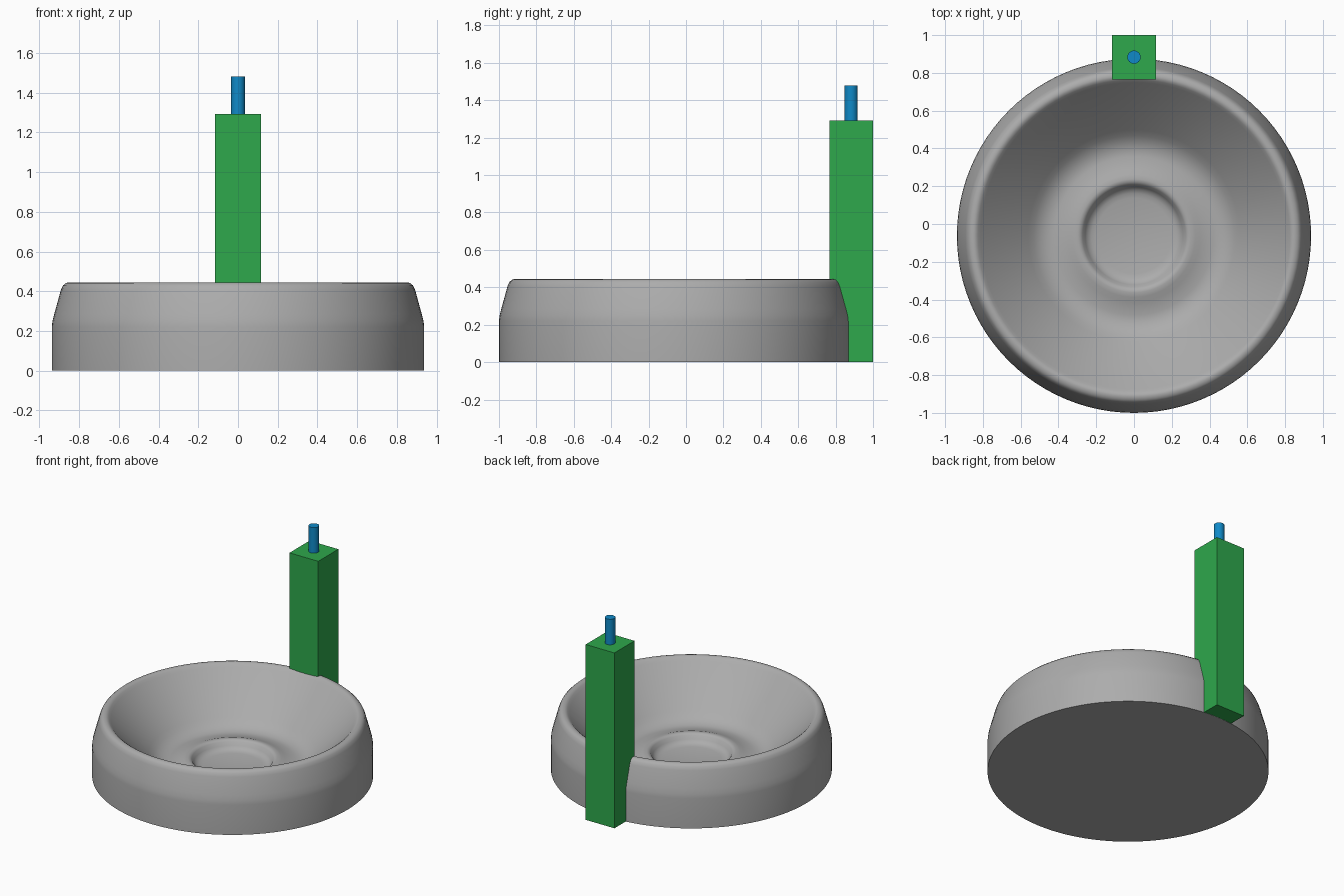
import bpy, bmesh, math
from mathutils import Matrix

if "Cube" in bpy.data.objects:
    bpy.data.objects.remove(bpy.data.objects["Cube"])


def srgb(r, g, b):
    f = lambda c: c / 12.92 if c <= 0.04045 else ((c + 0.055) / 1.055) ** 2.4
    return (f(r / 255), f(g / 255), f(b / 255), 1)


def material(name, color):
    m = bpy.data.materials.new(name)
    m.diffuse_color = color
    m.use_nodes = True
    m.node_tree.nodes["Principled BSDF"].inputs["Base Color"].default_value = m.diffuse_color
    return m


grey = material("stone grey", srgb(172, 172, 172))
green = material("green", srgb(46, 168, 76))
blue = material("blue", srgb(16, 138, 200))


def finish(bm, name, mat, location, smooth=None):
    bmesh.ops.recalc_face_normals(bm, faces=bm.faces)
    mesh = bpy.data.meshes.new(name)
    bm.to_mesh(mesh)
    bm.free()
    mesh.materials.append(mat)
    ob = bpy.data.objects.new(name, mesh)
    bpy.context.collection.objects.link(ob)
    ob.location = location
    if smooth:
        bpy.ops.object.select_all(action='DESELECT')
        ob.select_set(True)
        bpy.context.view_layer.objects.active = ob
        bpy.ops.object.shade_smooth_by_angle(angle=math.radians(smooth))
    return ob


# Bowl: lathed (radius, height) profile from the underside, over the rim, to the centre
PROFILE = [
    (0, 0), (0.9375, 0), (0.9375, 0.22), (0.934, 0.25), (0.925, 0.285),
    (0.892, 0.405), (0.882, 0.428), (0.868, 0.441), (0.85, 0.445),
    (0.838, 0.443), (0.826, 0.435), (0.812, 0.42),
    (0.56, 0.168), (0.53, 0.142), (0.50, 0.122), (0.46, 0.108), (0.42, 0.106),
    (0.35, 0.122), (0.325, 0.131), (0.30, 0.136), (0.285, 0.134), (0.272, 0.124),
    (0.258, 0.10), (0.245, 0.085), (0.225, 0.075), (0.20, 0.071), (0, 0.055),
]
bm = bmesh.new()
verts = [bm.verts.new((r, 0, z)) for r, z in PROFILE]
edges = [bm.edges.new(pair) for pair in zip(verts, verts[1:])]
bmesh.ops.spin(bm, geom=verts + edges, cent=(0, 0, 0), axis=(0, 0, 1),
               angle=math.tau, steps=96)
bmesh.ops.remove_doubles(bm, verts=bm.verts, dist=0.0005)
finish(bm, "bowl", grey, (0, -0.0625, 0), 35)

# Square post standing through the back of the rim
bm = bmesh.new()
bmesh.ops.create_cube(bm, size=1, matrix=Matrix.Diagonal((0.234, 0.234, 1.291, 1)))
finish(bm, "post", green, (0, 0.883, 0.6465))

# Round pin on top of the post
bm = bmesh.new()
bmesh.ops.create_cone(bm, cap_ends=True, segments=32, radius1=0.035, radius2=0.035, depth=0.20)
finish(bm, "pin", blue, (0, 0.883, 1.38), 35)
